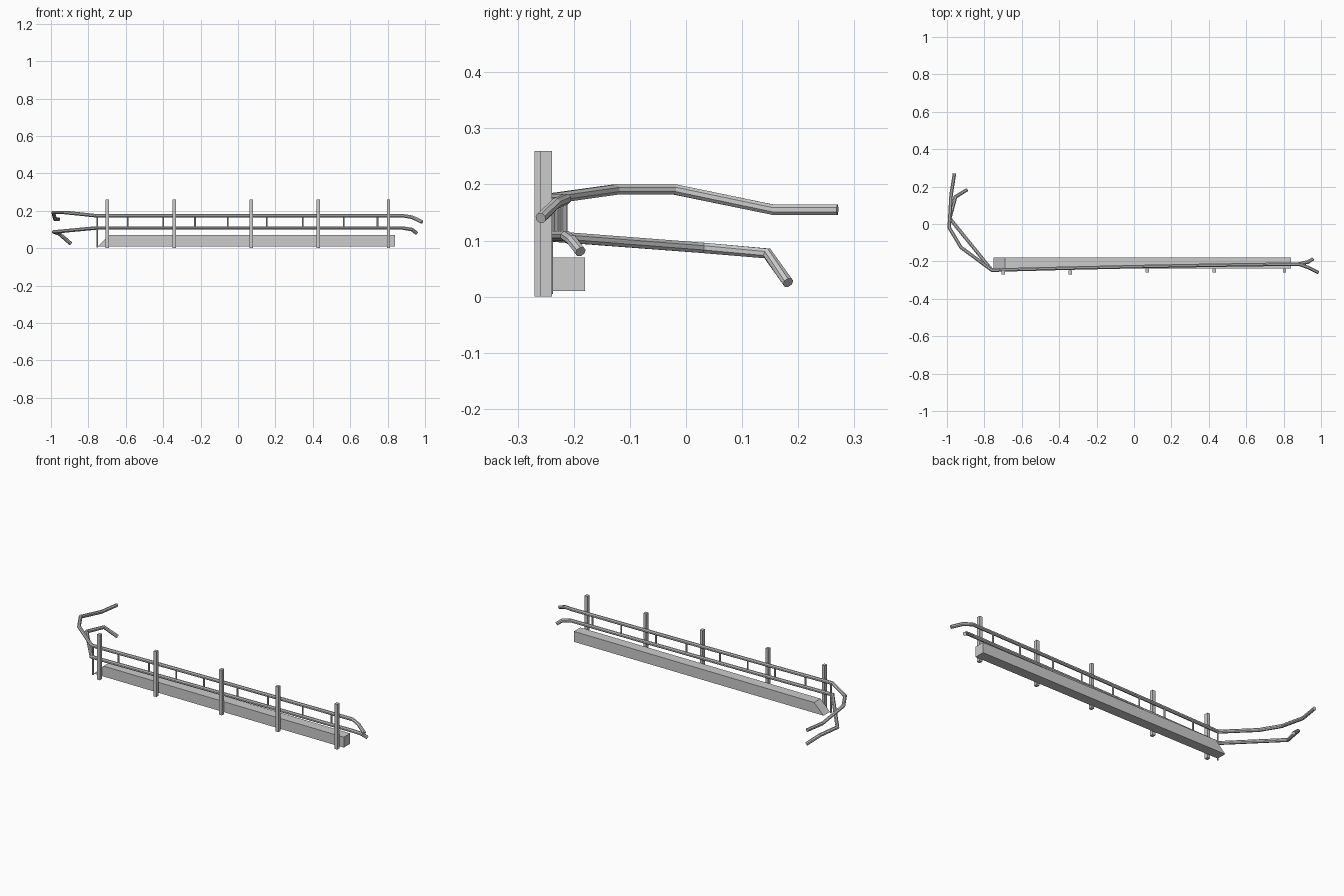
import bpy, bmesh, math
from mathutils import Vector

if "Cube" in bpy.data.objects:
    bpy.data.objects.remove(bpy.data.objects["Cube"])


def link(name, data):
    ob = bpy.data.objects.new(name, data)
    bpy.context.collection.objects.link(ob)
    return ob


def tube(name, pts, r, sides=8):
    """Capped pipe swept along a path, with mitred corners."""
    pts = [Vector(p) for p in pts]
    bm = bmesh.new()
    rings = []
    dirs = [(b - a).normalized() for a, b in zip(pts, pts[1:])]
    ref = Vector((0, 0, 1)) if abs(dirs[0].z) < 0.9 else Vector((1, 0, 0))
    for i, p in enumerate(pts):
        d0, d1 = dirs[max(i - 1, 0)], dirs[min(i, len(dirs) - 1)]
        t = (d0 + d1).normalized()
        side = t.cross(ref).normalized()
        up = side.cross(t)
        stretch = min(1 / max(t.dot(d1), 0.1), 1.25)
        ring = []
        for k in range(sides):
            a = 2 * math.pi * (k + 0.5) / sides
            ring.append(bm.verts.new(p + side * math.cos(a) * r * stretch + up * math.sin(a) * r))
        rings.append(ring)
    for a, b in zip(rings, rings[1:]):
        for k in range(sides):
            n = (k + 1) % sides
            bm.faces.new((a[k], a[n], b[n], b[k]))
    bm.faces.new(rings[0])
    bm.faces.new(rings[-1])
    bmesh.ops.recalc_face_normals(bm, faces=bm.faces)
    me = bpy.data.meshes.new(name)
    bm.to_mesh(me)
    bm.free()
    return link(name, me)


def prism(name, profile, y0, y1):
    """Extrude an x-z profile along y."""
    bm = bmesh.new()
    f = bm.faces.new([bm.verts.new((x, y0, z)) for x, z in profile])
    ext = bmesh.ops.extrude_face_region(bm, geom=[f])["geom"]
    verts = [v for v in ext if isinstance(v, bmesh.types.BMVert)]
    bmesh.ops.translate(bm, verts=verts, vec=(0, y1 - y0, 0))
    bmesh.ops.recalc_face_normals(bm, faces=bm.faces)
    me = bpy.data.meshes.new(name)
    bm.to_mesh(me)
    bm.free()
    return link(name, me)


def rail_y(x):
    """Gentle bow of the straight run of the railing."""
    t = (x + 0.76) / 1.64
    return -0.247 + 0.047 * t - 0.014 * t * t


run = [-0.76, -0.34, 0.07, 0.43, 0.88]

# low beam with a sloping left end
prism("base_beam", [(-0.75, 0.01), (0.84, 0.01), (0.84, 0.07), (-0.69, 0.07)], -0.238, -0.18)

# upper rail, curling round at the left and flaring forward at the right
upper = [(-0.96, 0.27, 0.155), (-0.978, 0.155, 0.155), (-0.988, -0.02, 0.191), (-0.925, -0.125, 0.191)]
upper += [(x, rail_y(x), 0.174) for x in run]
upper += [(0.93, -0.232, 0.166), (0.985, -0.259, 0.14)]
tube("upper_rail", upper, 0.01)

# lower rail, bending back at both ends
lower = [(-0.895, 0.182, 0.025), (-0.955, 0.145, 0.077), (-0.985, 0.03, 0.087)]
lower += [(x, rail_y(x), 0.108) for x in run]
lower += [(0.93, -0.203, 0.1), (0.955, -0.188, 0.08)]
tube("lower_rail", lower, 0.01)

# square posts
for i, x in enumerate([-0.70, -0.34, 0.07, 0.43, 0.805]):
    y = -0.27 if i < 2 else -0.26
    prism(f"post_{i + 1}", [(x - 0.009, 0), (x + 0.009, 0), (x + 0.009, 0.26), (x - 0.009, 0.26)], y, y + 0.021)

# thin balusters between the rails
for i, x in enumerate([-0.59, -0.40, -0.23, -0.055, 0.154, 0.346, 0.565, 0.746]):
    y = rail_y(x)
    tube(f"baluster_{i + 1}", [(x, y, 0.108), (x, y, 0.174)], 0.005)

# end rod reaching down to the beam
tube("end_rod", [(-0.753, -0.242, 0.005), (-0.753, -0.242, 0.174)], 0.005)
